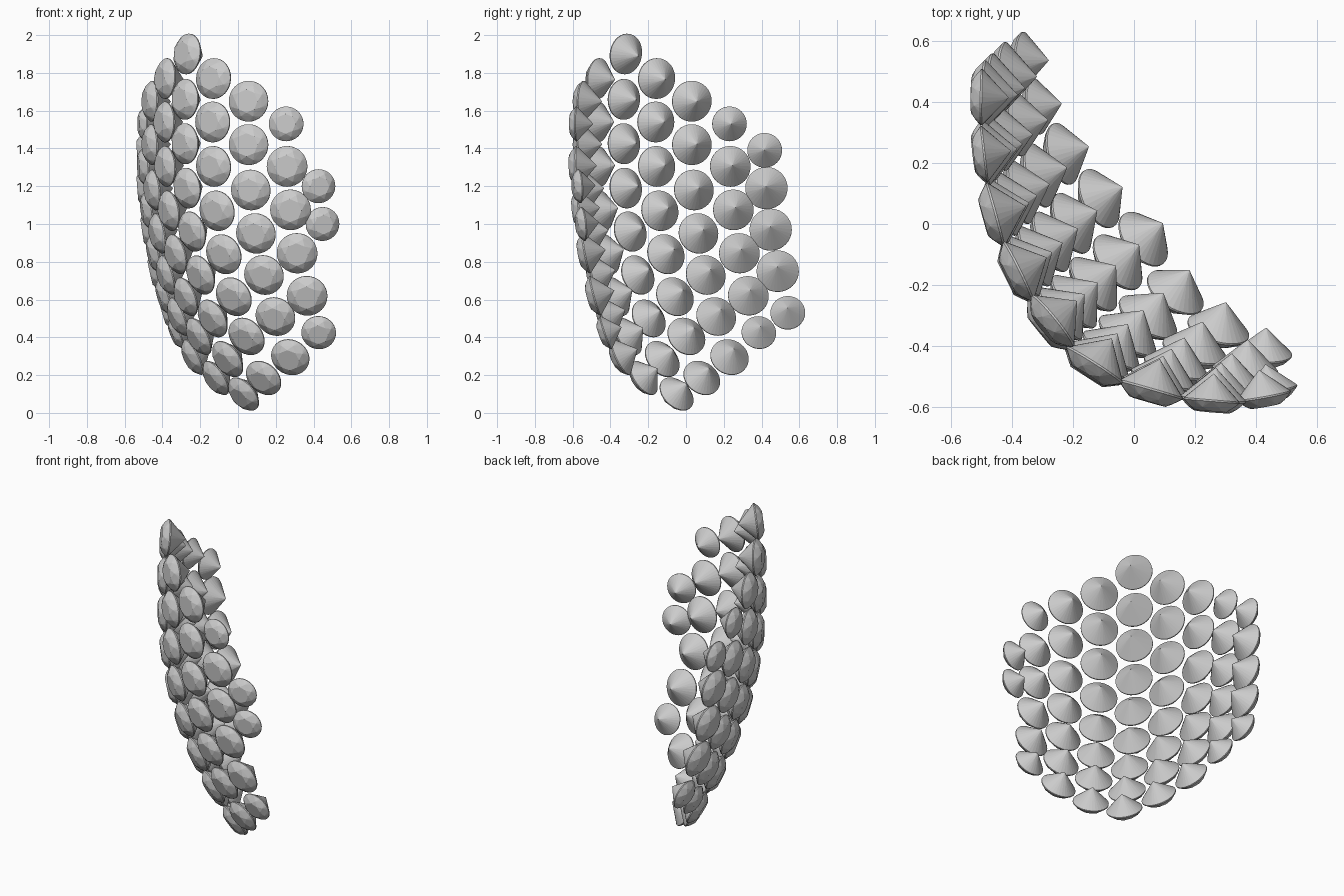
import bpy, bmesh, math
from mathutils import Vector

if "Cube" in bpy.data.objects:
    bpy.data.objects.remove(bpy.data.objects["Cube"])


def brilliant_mesh():
    """Unit-radius round brilliant: table up +z, culet down -z."""
    bm = bmesh.new()

    def ring(n, r, z, turn=0.0):
        for i in range(n):
            a = 2 * math.pi * i / n + turn
            bm.verts.new((r * math.cos(a), r * math.sin(a), z))

    half = math.pi / 8
    ring(8, 0.57, 0.38)            # table
    ring(8, 0.80, 0.25, half)      # star / kite corners
    ring(32, 1.0, 0.03)            # girdle top
    ring(32, 1.0, -0.03)           # girdle bottom
    ring(8, 0.22, -0.77, half)     # lower pavilion corners
    bm.verts.new((0, 0, -0.97))    # culet
    bmesh.ops.convex_hull(bm, input=bm.verts[:])
    bmesh.ops.dissolve_limit(bm, angle_limit=0.01, verts=bm.verts[:], edges=bm.edges[:])
    bmesh.ops.recalc_face_normals(bm, faces=bm.faces[:])
    me = bpy.data.meshes.new("brilliant_cut")
    bm.to_mesh(me)
    bm.free()
    return me


# horizontal section of the curved shell: offset of each column from the middle one
section = [Vector((x, y, 0)) for x, y in (
    (-0.222, 0.745), (-0.212, 0.56), (-0.177, 0.36), (-0.105, 0.17), (0, 0),
    (0.146, -0.138), (0.335, -0.215), (0.535, -0.25), (0.695, -0.245))]

# heights of the stones in each column, by distance from the middle column
heights = {
    0: (1.90, 1.66, 1.425, 1.19, 0.96, 0.73, 0.50, 0.285, 0.10),
    1: (1.77, 1.54, 1.305, 1.07, 0.84, 0.615, 0.405, 0.185),
    2: (1.65, 1.42, 1.18, 0.95, 0.73, 0.51, 0.295),
    3: (1.53, 1.305, 1.075, 0.845, 0.62, 0.425),
}
left_edge = (1.39, 1.19, 0.97, 0.75, 0.53)
right_edge = (1.20, 1.00)


def spine(z):
    """Vertical section of the shell along the middle column."""
    t = abs(1.54 - z) / 1.44
    s = t ** 2.3
    return Vector((-0.28 + 0.31 * s, -0.33 + 0.28 * s, z))


def column_tangent(i):
    last = len(section) - 1
    if i == 0:
        return 1.5 * (section[1] - section[0]) - 0.5 * (section[2] - section[1])
    if i == last:
        return 1.5 * (section[i] - section[i - 1]) - 0.5 * (section[i - 1] - section[i - 2])
    return section[i + 1] - section[i - 1]


def radius(col, row, count):
    k = abs(col)
    if col == 4:
        return 0.09
    if k >= 3 and row in (0, count - 1):
        return 0.092
    if col == -4:
        return 0.112
    return 0.108 - 0.004 * (row == count - 1)


# pave stones, crowns facing outward
gem = brilliant_mesh()
for col in range(-4, 5):
    i = col + 4
    zs = left_edge if col == -4 else right_edge if col == 4 else heights[abs(col)]
    for row, z in enumerate(zs):
        pos = spine(z) + section[i]
        up = spine(z + 0.02) - spine(z - 0.02)
        normal = up.cross(column_tangent(i)).normalized()
        if normal.dot(Vector((-1, -1, 0))) < 0:
            normal.negate()
        ob = bpy.data.objects.new(f"gemstone_c{i}_r{row}", gem)
        bpy.context.collection.objects.link(ob)
        ob.location = pos
        ob.rotation_mode = 'QUATERNION'
        ob.rotation_quaternion = normal.to_track_quat('Z', 'Y')
        ob.scale = (radius(col, row, len(zs)),) * 3
